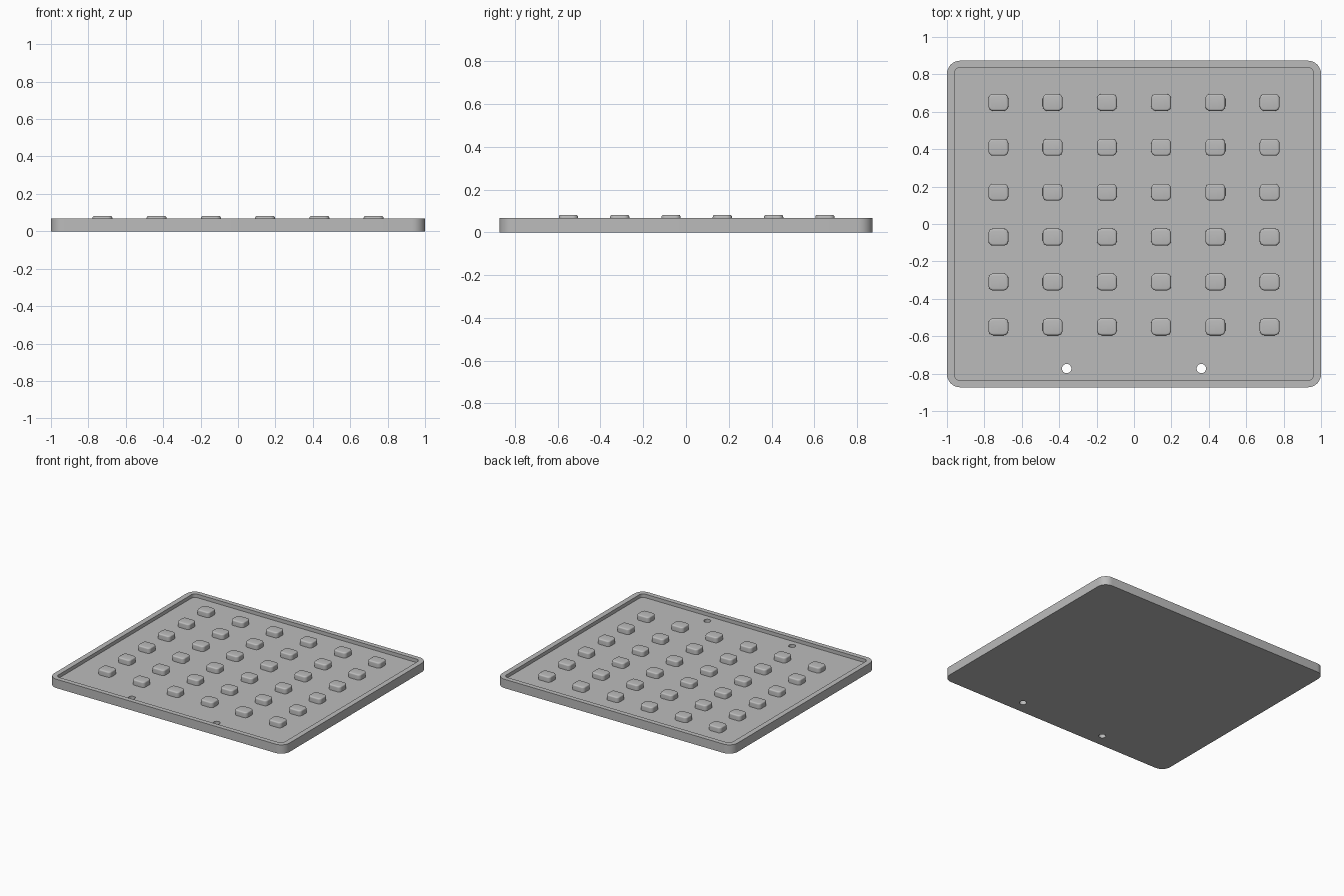
import bpy, bmesh, math

cube = bpy.data.objects.get("Cube")
if cube:
    bpy.data.objects.remove(cube, do_unlink=True)

HALF_X, HALF_Y = 1.0, 0.873
RIM_TOP, FLOOR, STUD_TOP = 0.068, 0.041, 0.082

grey = bpy.data.materials.new("plain grey")
grey.use_nodes = True
grey.diffuse_color = (0.5, 0.5, 0.5, 1)
grey.node_tree.nodes["Principled BSDF"].inputs["Base Color"].default_value = (0.5, 0.5, 0.5, 1)


def rounded_ring(bm, hx, hy, r, z, steps=8):
    """Ring of vertices along a rounded rectangle."""
    ring = []
    for q, (sx, sy) in enumerate([(1, 1), (-1, 1), (-1, -1), (1, -1)]):
        for i in range(steps + 1):
            a = math.pi / 2 * (q + i / steps)
            ring.append(bm.verts.new((sx * (hx - r) + r * math.cos(a),
                                      sy * (hy - r) + r * math.sin(a), z)))
    return ring


def loft(name, sections):
    """Closed solid through a stack of rounded rectangles."""
    bm = bmesh.new()
    rings = [rounded_ring(bm, *s) for s in sections]
    bm.faces.new(rings[0][::-1])
    for low, high in zip(rings, rings[1:]):
        for i in range(len(low)):
            j = (i + 1) % len(low)
            bm.faces.new((low[i], low[j], high[j], high[i]))
    bm.faces.new(rings[-1])
    bmesh.ops.recalc_face_normals(bm, faces=bm.faces)
    mesh = bpy.data.meshes.new(name)
    bm.to_mesh(mesh)
    bm.free()
    mesh.materials.append(grey)
    obj = bpy.data.objects.new(name, mesh)
    bpy.context.collection.objects.link(obj)
    return obj


def activate(obj):
    bpy.ops.object.select_all(action='DESELECT')
    obj.select_set(True)
    bpy.context.view_layer.objects.active = obj


# Tray: outer wall, flat rim, inner wall and recessed floor
tray = loft("tray", [
    (HALF_X, HALF_Y, 0.07, 0),
    (HALF_X, HALF_Y, 0.07, RIM_TOP),
    (HALF_X - 0.04, HALF_Y - 0.037, 0.03, RIM_TOP),
    (HALF_X - 0.04, HALF_Y - 0.037, 0.03, FLOOR),
])

# Two round holes through the floor near the front
for x in (-0.36, 0.36):
    bpy.ops.mesh.primitive_cylinder_add(vertices=32, radius=0.025, depth=0.3,
                                        location=(x, -0.773, 0))
    drill = bpy.context.object
    drill.name = "hole_cutter"
    drill.hide_render = True
    drill.data.materials.append(grey)
    cut = tray.modifiers.new("hole", 'BOOLEAN')
    cut.operation, cut.solver, cut.object = 'DIFFERENCE', 'EXACT', drill
    activate(tray)
    bpy.ops.object.modifier_apply(modifier=cut.name)
    bpy.data.objects.remove(drill, do_unlink=True)

# Stud with a rounded top edge
FILLET = 0.01
sections = [(0.053, 0.045, 0.025, FLOOR - 0.004)]
for i in range(5):
    a = math.pi / 2 * i / 4
    inset = FILLET * (1 - math.cos(a))
    sections.append((0.053 - inset, 0.045 - inset, 0.025 - inset,
                     STUD_TOP - FILLET * (1 - math.sin(a))))
stud = loft("stud", sections)

for obj in (tray, stud):
    activate(obj)
    bpy.ops.object.shade_smooth_by_angle(angle=math.radians(35))

# Six by six grid of studs sharing one mesh
for row in range(6):
    for col in range(6):
        copy = stud if row == col == 0 else stud.copy()
        copy.name = f"stud_{row + 1}_{col + 1}"
        copy.location = (-0.725 + 0.29 * col, -0.55 + 0.24 * row, 0)
        if copy is not stud:
            bpy.context.collection.objects.link(copy)
